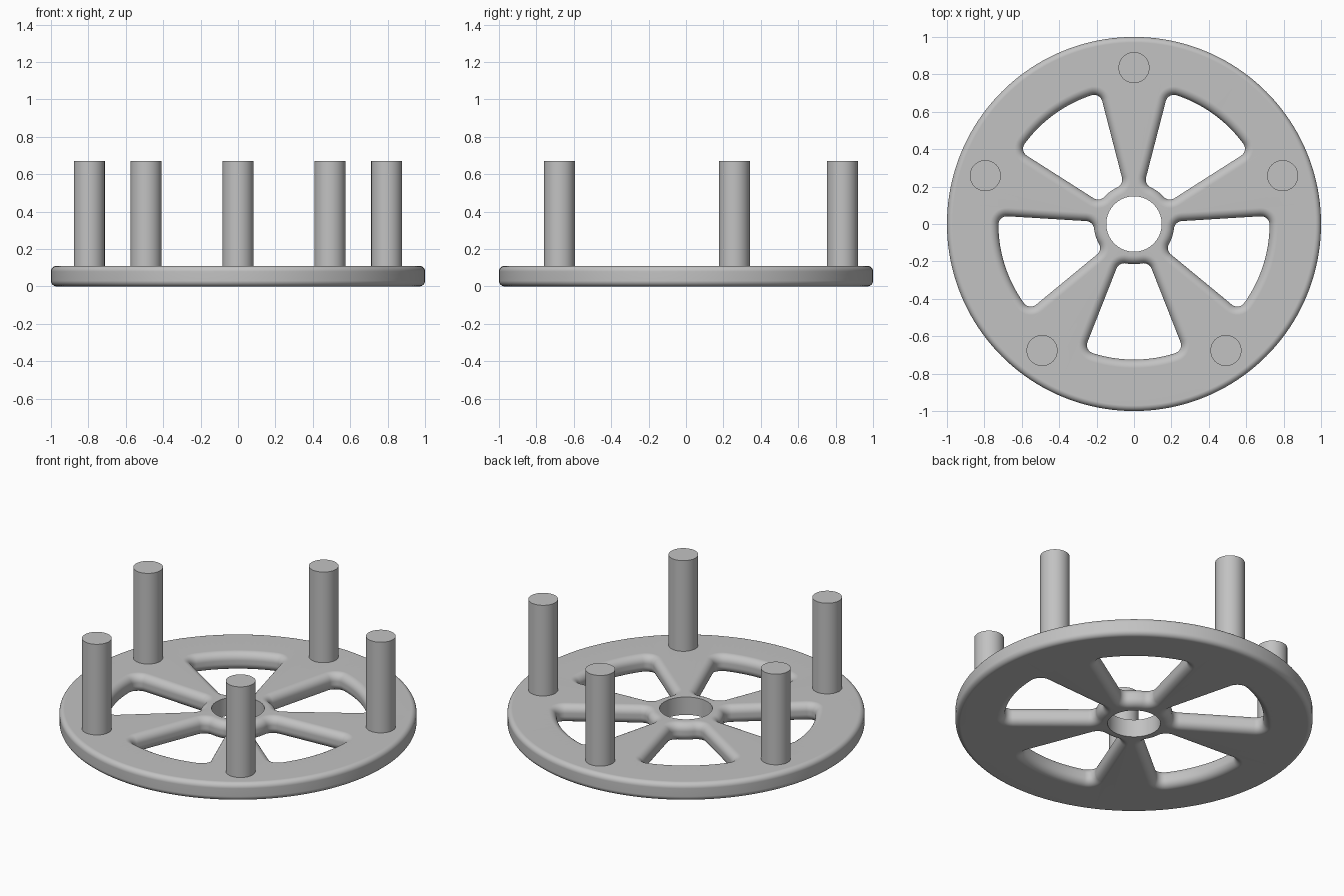
import bpy
import bmesh
from math import sin, cos, asin, pi, radians
from mathutils import Vector

THICK = 0.11        # disc thickness
FILLET = 0.045      # rounding of the window edges
PEG_RING = 0.836    # distance of the pegs from the centre

if "Cube" in bpy.data.objects:
    bpy.data.objects.remove(bpy.data.objects["Cube"], do_unlink=True)

grey = bpy.data.materials.new("light grey")
grey.use_nodes = True
colour = (0.54, 0.54, 0.54, 1)
grey.diffuse_color = colour
grey.node_tree.nodes["Principled BSDF"].inputs["Base Color"].default_value = colour


def polar(r, a):
    return Vector((r * cos(a), r * sin(a)))


def span(a, b, n):
    return [a + (b - a) * i / n for i in range(n + 1)]


def finish(bm, name):
    bmesh.ops.recalc_face_normals(bm, faces=bm.faces)
    mesh = bpy.data.meshes.new(name)
    bm.to_mesh(mesh)
    bm.free()
    mesh.materials.append(grey)
    ob = bpy.data.objects.new(name, mesh)
    bpy.context.collection.objects.link(ob)
    return ob


def activate(ob):
    bpy.ops.object.select_all(action='DESELECT')
    ob.select_set(True)
    bpy.context.view_layer.objects.active = ob


def smooth(ob):
    activate(ob)
    bpy.ops.object.shade_smooth_by_angle(angle=radians(35))


def bridge(bm, rings):
    for low, high in zip(rings, rings[1:]):
        for i in range(len(low)):
            j = (i + 1) % len(low)
            bm.faces.new((low[i], low[j], high[j], high[i]))


def wheel_disc(hole=0.148, rim=0.03, sides=160):
    """Ring with a rounded outer rim and a sharp centre hole."""
    profile = [(hole, 0)]
    for a in span(-pi / 2, 0, 6):
        profile.append((1 - rim + rim * cos(a), rim + rim * sin(a)))
    for a in span(0, pi / 2, 6):
        profile.append((1 - rim + rim * cos(a), THICK - rim + rim * sin(a)))
    profile += [(hole, THICK), (hole, 0)]
    bm = bmesh.new()
    rings = []
    for r, z in profile[:-1]:
        rings.append([bm.verts.new((*polar(r, 2 * pi * i / sides), z)) for i in range(sides)])
    bridge(bm, rings + rings[:1])
    return finish(bm, "wheel_disc")


def window_outline(inner=0.215, outer=0.725, half=radians(21.5), corner=0.045):
    """Points and outward normals of a rounded sector, centred on angle 0."""
    r_out, r_in = outer - corner, inner + corner
    a_out = half - asin(corner / r_out)
    a_in = half - asin(corner / r_in)
    pts = []
    for a in span(0, a_out, 12)[:-1]:
        pts.append((polar(outer, a), polar(1, a)))
    for a in span(a_out, half + pi / 2, 8):
        pts.append((polar(r_out, a_out) + polar(corner, a), polar(1, a)))
    for a in span(half + pi / 2, a_in + pi, 8):
        pts.append((polar(r_in, a_in) + polar(corner, a), polar(1, a)))
    for a in span(a_in, 0, 6)[1:]:
        pts.append((polar(inner, a), -polar(1, a)))
    flip = Vector((1, -1))
    return pts + [(p * flip, n * flip) for p, n in reversed(pts[1:-1])]


def window_cutter():
    """Five window plugs that flare outwards towards both faces."""
    levels = [(FILLET, -0.05)]
    for a in span(0, pi / 2, 8):
        levels.append((FILLET * (1 - sin(a)), FILLET * (1 - cos(a))))
    levels += [(d, THICK - z) for d, z in reversed(levels)]
    bm = bmesh.new()
    for k in range(5):
        turn = -pi / 2 + 2 * pi * k / 5
        rings = []
        for d, z in levels:
            ring = []
            for p, n in window_outline():
                q = p + n * d
                ring.append(bm.verts.new((q.x * cos(turn) - q.y * sin(turn),
                                          q.x * sin(turn) + q.y * cos(turn), z)))
            rings.append(ring)
        bridge(bm, rings)
        bm.faces.new(rings[0])
        bm.faces.new(rings[-1])
    return finish(bm, "window_cutter")


# Spoked disc: cut the windows, then remove the cutter
disc = wheel_disc()
cutter = window_cutter()
cutter.hide_render = True
cut = disc.modifiers.new("windows", 'BOOLEAN')
cut.operation = 'DIFFERENCE'
cut.solver = 'EXACT'
cut.object = cutter
activate(disc)
bpy.ops.object.modifier_apply(modifier=cut.name)
bpy.data.objects.remove(cutter, do_unlink=True)
smooth(disc)
weighted = disc.modifiers.new("flat face shading", 'WEIGHTED_NORMAL')
weighted.keep_sharp = True

# Pegs standing over the spokes
for k in range(5):
    x, y = polar(PEG_RING, pi / 2 + 2 * pi * k / 5)
    bottom, top = THICK - 0.01, 0.67
    bpy.ops.mesh.primitive_cylinder_add(vertices=48, radius=0.083, depth=top - bottom,
                                        location=(x, y, (top + bottom) / 2))
    peg = bpy.context.object
    peg.name = f"peg_{k + 1}"
    peg.data.materials.append(grey)
    smooth(peg)
